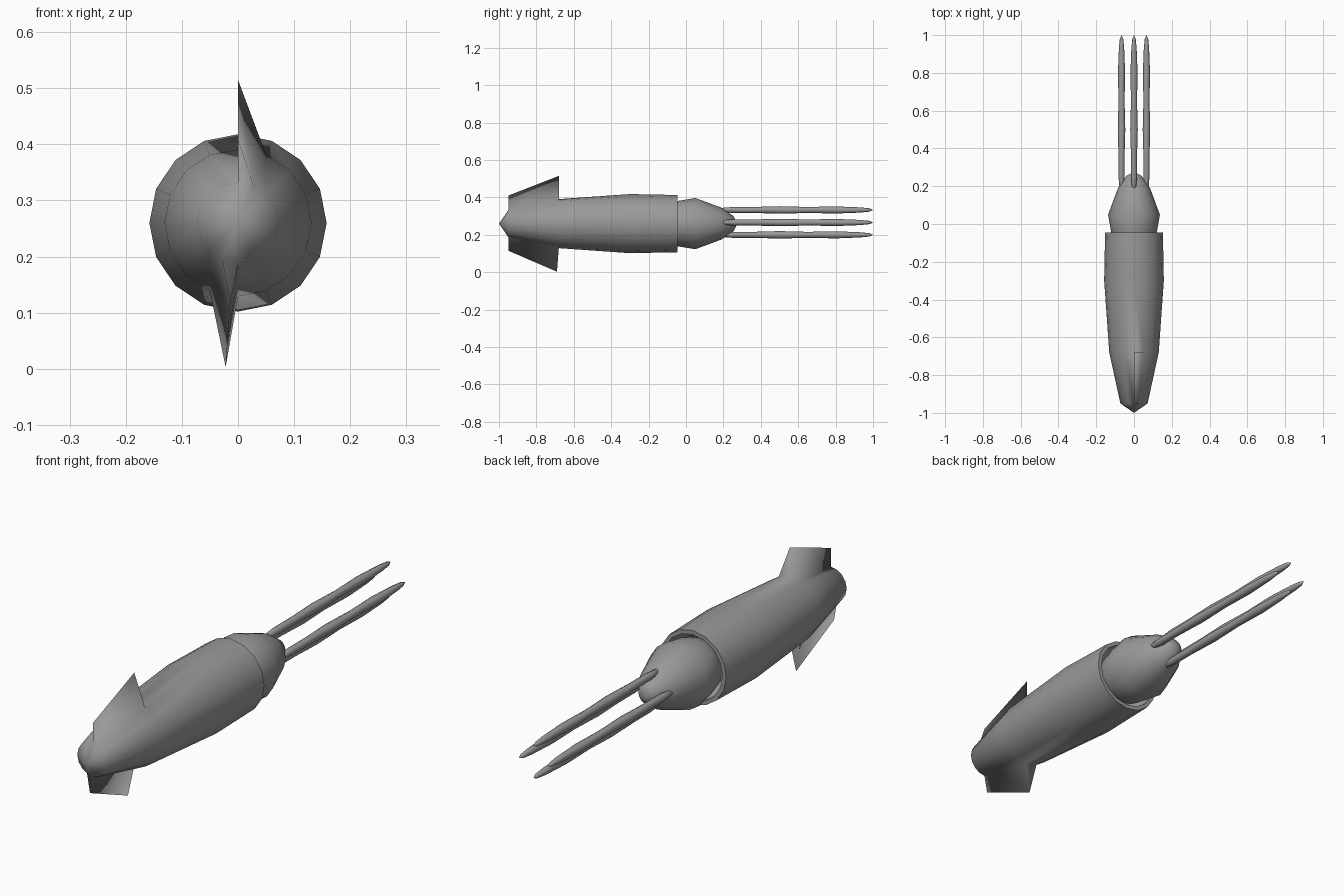
import bpy, bmesh, math

if "Cube" in bpy.data.objects:
    bpy.data.objects.remove(bpy.data.objects["Cube"])

AXIS_Z = 0.26   # height of the body axis
SIDES = 16

grey = bpy.data.materials.new("soft_grey")
grey.diffuse_color = (0.32, 0.32, 0.32, 1)
grey.use_nodes = True
grey.node_tree.nodes["Principled BSDF"].inputs["Base Color"].default_value = grey.diffuse_color


def finish(name, bm, sharp_angle=None):
    """Turn a bmesh into a smooth-shaded grey object."""
    bmesh.ops.recalc_face_normals(bm, faces=bm.faces)
    for f in bm.faces:
        f.smooth = True
    if sharp_angle:
        for e in bm.edges:
            if len(e.link_faces) == 2 and e.calc_face_angle() > sharp_angle:
                e.smooth = False
    me = bpy.data.meshes.new(name)
    bm.to_mesh(me)
    bm.free()
    me.materials.append(grey)
    ob = bpy.data.objects.new(name, me)
    bpy.context.collection.objects.link(ob)
    return ob


def lathe(bm, profile, sides, cx=0.0, cz=AXIS_Z):
    """Sweep (y, radius) points round a line along y; radius 0 is a pole."""
    rings = []
    for y, r in profile:
        if r == 0:
            rings.append([bm.verts.new((cx, y, cz))] * sides)
        else:
            rings.append([bm.verts.new((cx + r * math.cos(2 * math.pi * i / sides), y,
                                        cz + r * math.sin(2 * math.pi * i / sides)))
                          for i in range(sides)])
    for a, b in zip(rings, rings[1:]):
        for i in range(sides):
            j = (i + 1) % sides
            quad = list(dict.fromkeys((a[i], a[j], b[j], b[i])))
            bm.faces.new(quad)
    return rings


def raise_fin(bm, rings, side, front, back):
    """Replace one mantle panel by a wedge whose ridge runs front to back."""
    j = (side + 1) % SIDES
    a, b, c, d = rings[1][side], rings[1][j], rings[2][j], rings[2][side]
    bm.faces.remove(bm.faces.get((a, b, c, d)))
    f, k = bm.verts.new(front), bm.verts.new(back)
    for face in ((a, f, k, d), (b, c, k, f), (a, b, f), (c, d, k)):
        bm.faces.new(face)


# Mantle: pointed hollow tube with a thick rim, and two fins near the tip
bm = bmesh.new()
rings = lathe(bm, [(-1.0, 0), (-0.95, 0.072), (-0.68, 0.131), (-0.3, 0.158),
                   (-0.045, 0.153), (-0.045, 0.136), (-0.12, 0.13), (-0.12, 0)], SIDES)
raise_fin(bm, rings, 3, (0, -0.95, 0.41), (0, -0.68, 0.515))
raise_fin(bm, rings, 11, (-0.014, -0.95, 0.115), (-0.022, -0.69, 0.003))
mantle = finish("mantle", bm)
for e in mantle.data.edges:      # crisp rim
    ys = [mantle.data.vertices[v].co.y for v in e.vertices]
    if min(ys) > -0.05:
        e.use_edge_sharp = True

# Head: rounded cone emerging from the mantle
bm = bmesh.new()
lathe(bm, [(-0.12, 0), (-0.12, 0.1), (-0.045, 0.121), (0.05, 0.137), (0.19, 0.085),
           (0.255, 0.04), (0.275, 0)], SIDES)
finish("head", bm)

# Four arms arranged in a diamond, gently wavy in thickness
ARM = [(0.17, 0), (0.19, 0.011), (0.25, 0.016), (0.36, 0.016), (0.5, 0.02),
       (0.65, 0.016), (0.8, 0.019), (0.93, 0.014), (0.98, 0.009), (1.0, 0)]
for name, x, z in (("arm_left", -0.066, 0.266), ("arm_right", 0.066, 0.266),
                   ("arm_upper", 0, 0.333), ("arm_lower", 0, 0.2)):
    bm = bmesh.new()
    lathe(bm, ARM, 8, x, z)
    finish(name, bm)
